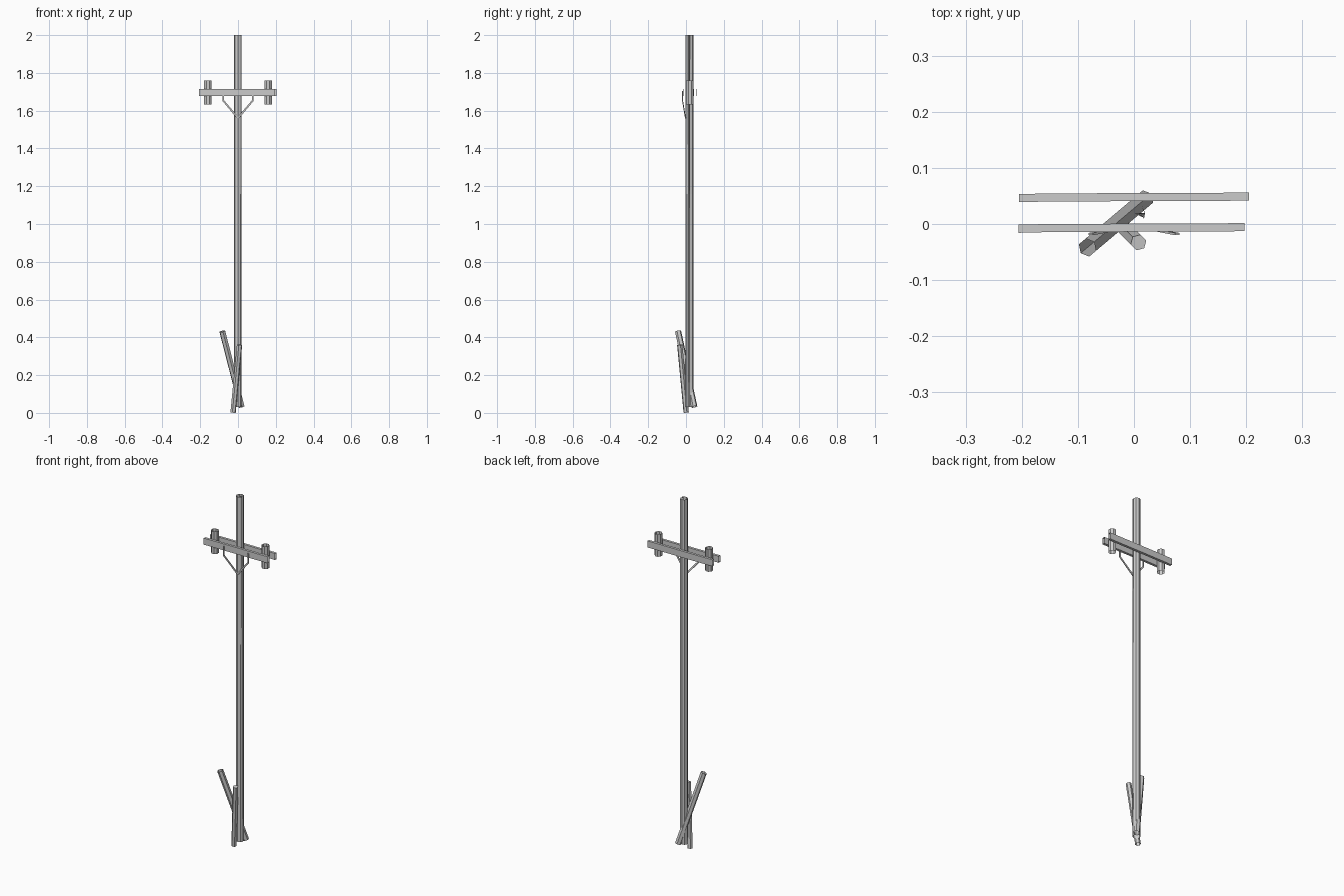
import bpy, bmesh, math
from mathutils import Vector

if "Cube" in bpy.data.objects:
    bpy.data.objects.remove(bpy.data.objects["Cube"])


def mesh_object(name, bm):
    bmesh.ops.recalc_face_normals(bm, faces=bm.faces[:])
    me = bpy.data.meshes.new(name)
    bm.to_mesh(me)
    bm.free()
    ob = bpy.data.objects.new(name, me)
    bpy.context.collection.objects.link(ob)
    return ob


def loft(name, rings, cap_start=False, cap_end=False):
    """Skin matching rings of points; the ends stay open unless capped."""
    bm = bmesh.new()
    vs = [[bm.verts.new(p) for p in ring] for ring in rings]
    n = len(vs[0])
    for a, b in zip(vs, vs[1:]):
        for i in range(n):
            j = (i + 1) % n
            bm.faces.new((a[i], a[j], b[j], b[i]))
    if cap_start:
        bm.faces.new(vs[0][::-1])
    if cap_end:
        bm.faces.new(vs[-1])
    return mesh_object(name, bm)


def tube_rings(start, end, radius, sides):
    a, b = Vector(start), Vector(end)
    q = (b - a).to_track_quat('Z', 'Y')
    ring = [Vector((radius * math.cos(t), radius * math.sin(t), 0))
            for t in (math.tau * (i + 0.5) / sides for i in range(sides))]
    return [[c + q @ p for p in ring] for c in (a, b)]


# Main pole: hollow octagon with a drying crack that opens towards the top
def pole_ring(z, depth, half):
    angles = [-10 - half, -10, -10 + half, 45, 90, 135, 180, 225, 270, 315]
    pts = []
    for i, deg in enumerate(angles):
        r = 0.0205 - (depth if i == 1 else 0)
        t = math.radians(deg)
        pts.append((-0.001 + r * math.cos(t), 0.019 + r * math.sin(t), z))
    return pts


loft("pole", [pole_ring(0.03, 0.0005, 5), pole_ring(0.16, 0.001, 5),
              pole_ring(1.16, 0.010, 9), pole_ring(2.0, 0.018, 13)])


# Pair of slightly bowed cross-arms, open at the ends
def arm(name, y, xs):
    rings = []
    for x, dy in zip(xs, (-0.001, 0, 0.001, 0.001, 0.002)):
        rings.append([(x, y + dy + sy * 0.0072, 1.697 + sz * 0.0185)
                      for sy, sz in ((-1, -1), (1, -1), (1, 1), (-1, 1))])
    loft(name, rings)


arm("front_crossarm", -0.0075, (-0.206, -0.165, 0, 0.115, 0.197))
arm("back_crossarm", 0.047, (-0.205, -0.165, 0, 0.115, 0.205))

# Insulators clamped between the arms, and braces under the front arm
for side, label in ((-1, "left"), (1, "right")):
    loft(label + "_insulator",
         tube_rings((side * 0.16, 0.02, 1.632), (side * 0.16, 0.02, 1.76), 0.0205, 8))

    path = [(0.077, -0.018, 1.705), (0.077, -0.018, 1.652), (0.001, -0.003, 1.562)]
    rings = [[(side * (x + sx * 0.004), y + sy * 0.002, z - sx * dz)
              for sx, sy in ((-1, -1), (1, -1), (1, 1), (-1, 1))]
             for (x, y, z), dz in zip(path, (0, 0.002, 0.003))]
    loft(label + "_brace", rings, True, True)

# Broken leaning post crossing the foot of the pole
loft("leaning_post", tube_rings((0.019, 0.044, 0.032), (-0.083, -0.042, 0.432), 0.0165, 6))

# Short stake leaning the other way
loft("short_stake", tube_rings((-0.026, 0.001, 0.002), (0.008, -0.033, 0.36), 0.0145, 6),
     False, True)
